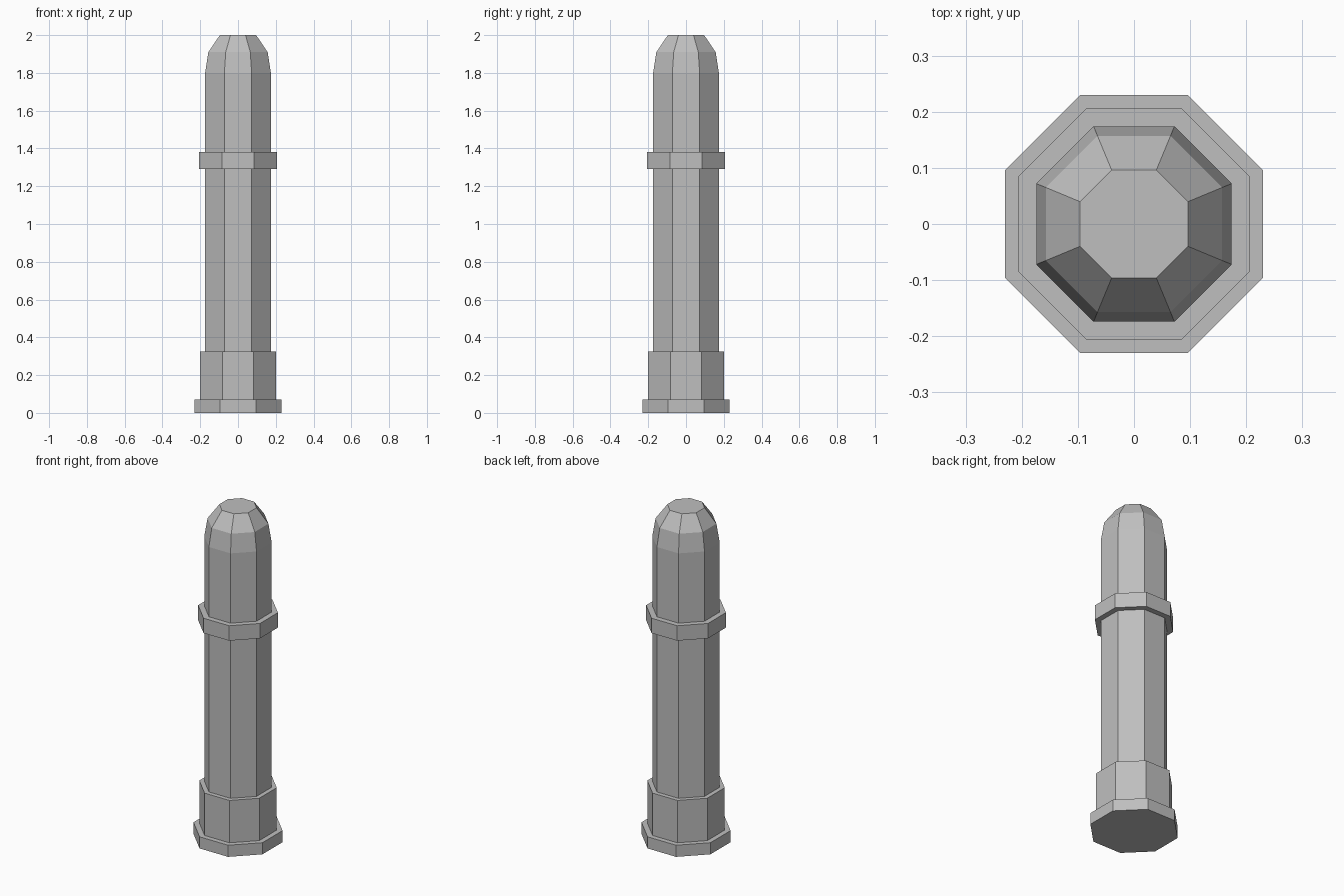
import bpy, bmesh, math

if "Cube" in bpy.data.objects:
    bpy.data.objects.remove(bpy.data.objects["Cube"])

SIDES = 8

metal = bpy.data.materials.new("plain grey")
metal.diffuse_color = (0.52, 0.52, 0.52, 1)
metal.use_nodes = True
metal.node_tree.nodes["Principled BSDF"].inputs["Base Color"].default_value = metal.diffuse_color


def octagon_part(name, profile):
    """Stack octagonal rings of (half width across flats, z) into a closed solid."""
    bm = bmesh.new()
    rings = []
    for half_width, z in profile:
        r = half_width / math.cos(math.pi / SIDES)
        angles = [(i + 0.5) * 2 * math.pi / SIDES for i in range(SIDES)]
        rings.append([bm.verts.new((r * math.cos(a), r * math.sin(a), z)) for a in angles])
    for low, high in zip(rings, rings[1:]):
        for i in range(SIDES):
            j = (i + 1) % SIDES
            bm.faces.new((low[i], low[j], high[j], high[i]))
    bm.faces.new(rings[0][::-1])
    bm.faces.new(rings[-1])
    mesh = bpy.data.meshes.new(name)
    bm.to_mesh(mesh)
    bm.free()
    mesh.materials.append(metal)
    obj = bpy.data.objects.new(name, mesh)
    bpy.context.collection.objects.link(obj)
    return obj


# Foot plate, lower sleeve, shaft with rounded cap, and upper collar
octagon_part("foot_plate", [(0.23, 0), (0.23, 0.07)])
octagon_part("lower_sleeve", [(0.20, 0.07), (0.20, 0.325)])
octagon_part("shaft", [(0.174, 0.325), (0.174, 1.80), (0.157, 1.91), (0.096, 2.0)])
octagon_part("collar", [(0.206, 1.29), (0.206, 1.38)])
